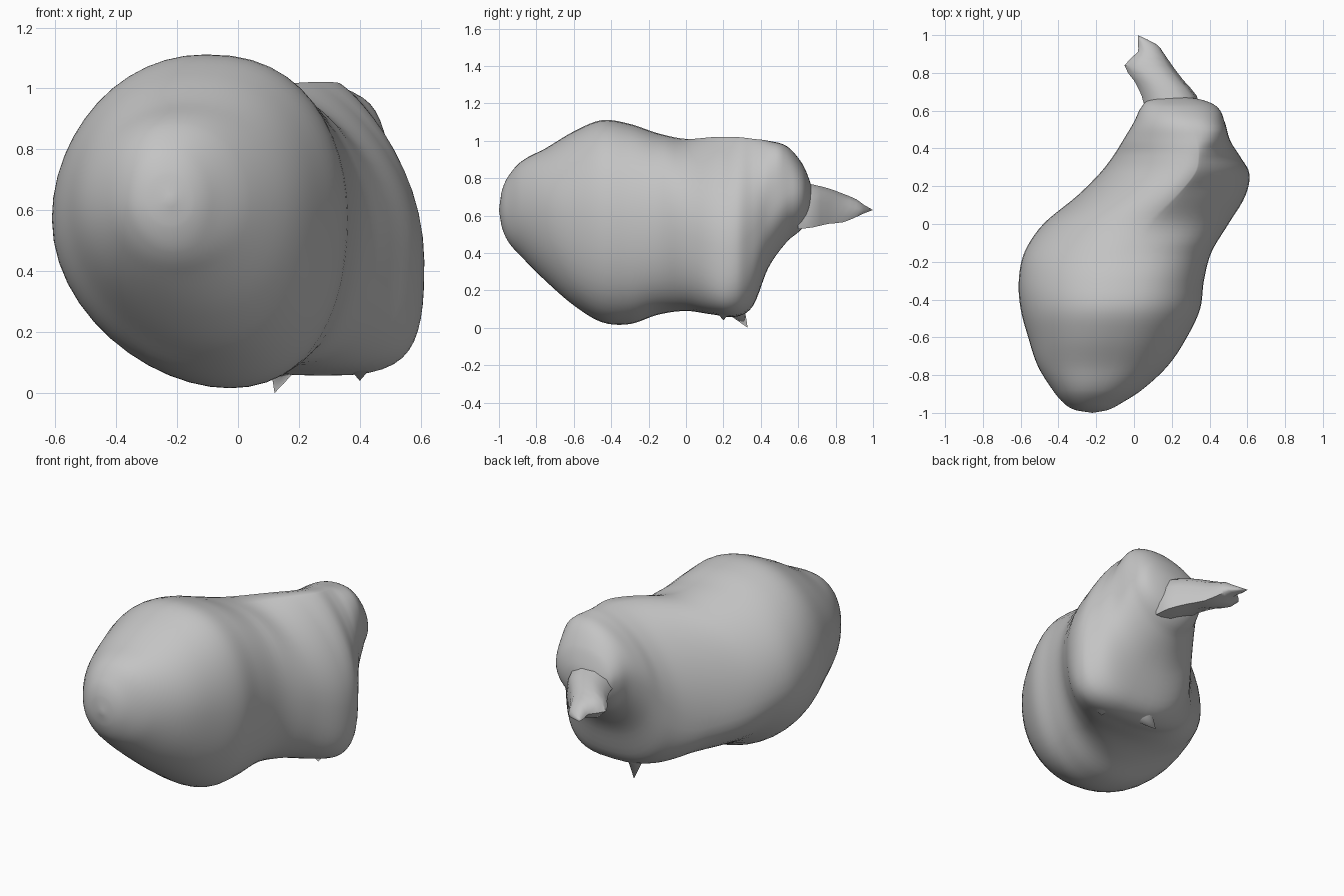
import bpy
import bmesh
from math import cos, sin, pi, copysign, radians
from mathutils import Vector

default_cube = bpy.data.objects.get("Cube")
if default_cube:
    bpy.data.objects.remove(default_cube)

clay = bpy.data.materials.new("clay_grey")
clay.use_nodes = True
grey = (0.55, 0.55, 0.55, 1)
clay.diffuse_color = grey
clay.node_tree.nodes["Principled BSDF"].inputs["Base Color"].default_value = grey


def clamp(value):
    return max(0, min(1, value))


def refine(rows, steps):
    """Insert smooth in-between sections, with slopes measured along y."""
    result = []
    last = len(rows) - 1
    for i in range(last):
        a, b, c, d = [rows[max(0, min(last, i + k))] for k in (-1, 0, 1, 2)]
        gap = c[0] - b[0]
        for s in range(steps):
            t = s / steps
            blend = t * t * (3 - 2 * t)
            row = []
            for j in range(len(b)):
                slope_b = (c[j] - a[j]) / (c[0] - a[0]) * gap
                slope_c = (d[j] - b[j]) / (d[0] - b[0]) * gap
                row.append(b[j] + blend * (c[j] - b[j])
                           + t * (1 - t) * ((1 - t) * slope_b - t * slope_c))
            result.append(row)
    return result + [list(rows[-1])]


def section_point(row, angle, haunch):
    """Point on a lopsided oval: sides, bottom, top, widest height, crest and keel."""
    y, left, right, low, high, waist, crest, keel = row
    c, s = cos(angle), sin(angle)
    front = haunch * clamp(-y / 0.2)
    rear = haunch * clamp((y + 0.1) / 0.3) * clamp((0.55 - y) / 0.2)
    end = haunch * clamp((y - 0.4) / 0.1)
    across = rise = 1.0
    if s < 0:
        # Square lower haunch
        across = rise = 1 - 0.28 * rear
    elif c > 0:
        # Full shoulder, hollow flank above the haunch, full rump
        across = 1 - 0.15 * front + 0.8 * rear * (1 - end) - 0.15 * end
    else:
        across = 1 - 0.04 * front - 0.14 * rear
    c = copysign(abs(c) ** across, c)
    lift = copysign(abs(s) ** rise, s)
    middle = (left + right) / 2
    shift = ((crest if s > 0 else keel) - middle) * s * s
    height = (high - waist) if s > 0 else (waist - low)
    return middle + (right - left) / 2 * c + shift, y, waist + height * lift


def loft(name, rows, sides, steps, haunch=0):
    """Skin a row of sections into one closed object."""
    bm = bmesh.new()
    rings = []
    for row in refine(rows, steps):
        rings.append([bm.verts.new(section_point(row, 2 * pi * k / sides, haunch))
                      for k in range(sides)])
    for a, b in zip(rings, rings[1:]):
        for k in range(sides):
            n = (k + 1) % sides
            bm.faces.new((a[k], a[n], b[n], b[k]))
    bm.faces.new(rings[0])
    bm.faces.new(rings[-1])
    bmesh.ops.remove_doubles(bm, verts=bm.verts, dist=0.0005)
    bmesh.ops.recalc_face_normals(bm, faces=bm.faces)
    mesh = bpy.data.meshes.new(name)
    bm.to_mesh(mesh)
    bm.free()
    obj = bpy.data.objects.new(name, mesh)
    bpy.context.collection.objects.link(obj)
    finish(obj)


def finish(obj):
    obj.data.materials.append(clay)
    bpy.ops.object.select_all(action="DESELECT")
    obj.select_set(True)
    bpy.context.view_layer.objects.active = obj
    bpy.ops.object.shade_smooth_by_angle(angle=radians(50))


def spike(name, tip, root, radius):
    """Small leaning point that grows out of the body at its root."""
    tip, root = Vector(tip), Vector(root)
    axis = tip - root
    bpy.ops.mesh.primitive_cone_add(vertices=16, radius1=radius, depth=axis.length,
                                    location=(tip + root) / 2,
                                    rotation=axis.to_track_quat("Z", "Y").to_euler())
    obj = bpy.context.object
    obj.name = name
    finish(obj)


# Body: y, left, right, bottom, top, widest height, crest x, keel x
body_sections = [
    (-1, -.22, -.22, .63, .63, .63, -.22, -.22),
    (-.985, -.31, -.14, .54, .73, .63, -.23, -.22),
    (-.95, -.37, -.07, .46, .81, .63, -.23, -.21),
    (-.88, -.43, .04, .38, .89, .63, -.21, -.19),
    (-.75, -.51, .18, .25, .96, .62, -.17, -.12),
    (-.6, -.56, .28, .12, 1.05, .6, -.14, -.05),
    (-.45, -.6, .35, .03, 1.11, .58, -.11, -.03),
    (-.3, -.61, .37, .02, 1.09, .57, -.09, -.02),
    (-.15, -.58, .41, .07, 1.04, .55, -.05, .03),
    (0, -.48, .5, .09, 1.01, .5, .06, .13),
    (.15, -.3, .59, .07, 1.02, .44, .22, .26),
    (.27, -.18, .61, .06, 1.02, .44, .32, .28),
    (.36, -.11, .56, .12, 1.01, .52, .34, .26),
    (.44, -.06, .51, .32, 1, .63, .33, .24),
    (.54, 0, .48, .46, .97, .71, .29, .22),
    (.62, .04, .44, .53, .88, .72, .25, .21),
    (.66, .09, .35, .6, .79, .71, .23, .21),
    (.68, .21, .21, .71, .71, .71, .21, .21),
]
loft("body", body_sections, 48, 5, haunch=1)

# Ragged tail behind the body, arched above and drooping along its right edge
tail_sections = [
    (.6, .06, .34, .52, .79, .68, .22, .31),
    (.68, .04, .32, .53, .77, .68, .19, .29),
    (.76, 0, .25, .55, .75, .67, .14, .23),
    (.84, -.05, .19, .56, .72, .65, .08, .17),
    (.91, .02, .15, .59, .69, .64, .08, .13),
    (.95, .02, .12, .61, .66, .63, .07, .1),
    (1, .02, .02, .63, .63, .63, .02, .02),
]
loft("tail", tail_sections, 10, 2)

# Points under the haunches
spike("inner_foot_point", (.12, .33, 0), (.17, .23, .16), .08)
spike("outer_foot_point", (.4, .2, .04), (.4, .2, .18), .12)
